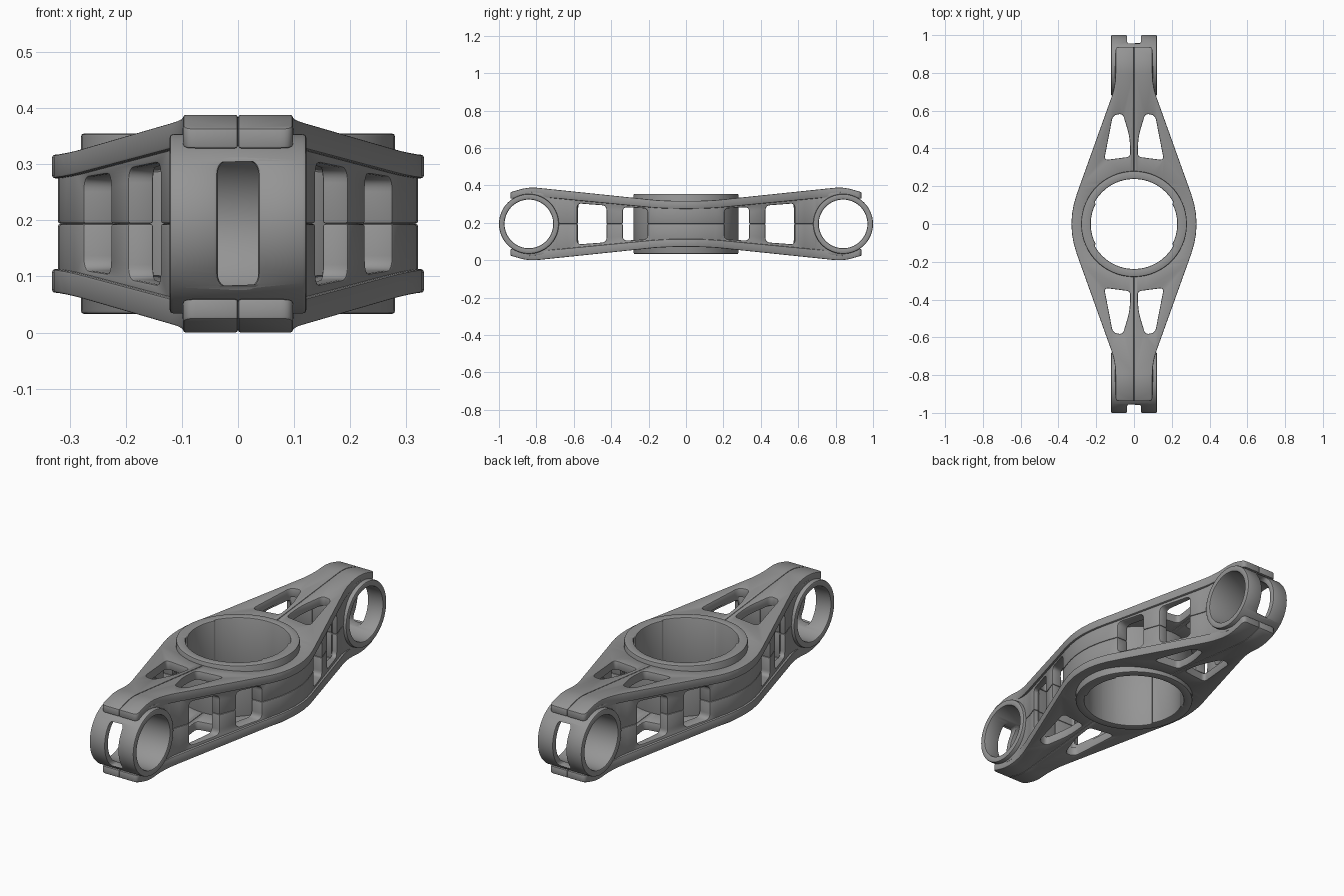
import bpy, bmesh, math
from mathutils import Vector, Matrix

if "Cube" in bpy.data.objects:
    bpy.data.objects.remove(bpy.data.objects["Cube"])

C = 0.194          # height of the horizontal symmetry plane
END_Y = 0.84       # centre of the end eyes

# dark grey metal
METAL = bpy.data.materials.new('dark_metal')
METAL.diffuse_color = (0.3, 0.3, 0.3, 1)
METAL.use_nodes = True
METAL.node_tree.nodes["Principled BSDF"].inputs["Base Color"].default_value = METAL.diffuse_color


def rounded(pts, n=6):
    """Polygon points (u, v[, radius]) -> outline with softened corners."""
    out = []
    for i, p in enumerate(pts):
        v = Vector(p[:2])
        r = p[2] if len(p) > 2 else 0
        if not r:
            out.append(v)
            continue
        a, b = Vector(pts[i - 1][:2]) - v, Vector(pts[(i + 1) % len(pts)][:2]) - v
        a, b = v + a.normalized() * r, v + b.normalized() * r
        for k in range(n + 1):
            t = k / n
            out.append(a * (1 - t) ** 2 + v * 2 * t * (1 - t) + b * t * t)
    return out


def finish(bm, name):
    bmesh.ops.recalc_face_normals(bm, faces=bm.faces)
    me = bpy.data.meshes.new(name)
    bm.to_mesh(me)
    bm.free()
    me.materials.append(METAL)
    ob = bpy.data.objects.new(name, me)
    ob.location.z = C
    bpy.context.collection.objects.link(ob)
    return ob


def prism(name, pts, axis, lo, hi):
    """Outline extruded along an axis: z uses (x,y), x uses (y,z), y uses (x,z)."""
    place = {'z': lambda u, v, w: (u, v, w), 'x': lambda u, v, w: (w, u, v),
             'y': lambda u, v, w: (u, w, v)}[axis]
    bm = bmesh.new()
    face = bm.faces.new([bm.verts.new(place(p.x, p.y, lo)) for p in rounded(pts)])
    ext = bmesh.ops.extrude_face_region(bm, geom=[face])['geom']
    move = Vector(place(0, 0, hi - lo))
    bmesh.ops.translate(bm, vec=move, verts=[g for g in ext if isinstance(g, bmesh.types.BMVert)])
    return finish(bm, name)


def tube(name, ro, ri, half, axis='z', y=0, n=96):
    """Hollow cylinder, or a solid one when ri is 0."""
    bm = bmesh.new()
    prof = [(ro, -half), (ro, half)] + ([(ri, half), (ri, -half)] if ri else [])
    loops = [[bm.verts.new((r * math.cos(2 * math.pi * i / n), r * math.sin(2 * math.pi * i / n), h))
              for i in range(n)] for r, h in prof]
    pairs = range(len(loops)) if ri else range(1)
    for k in pairs:
        a, b = loops[k], loops[(k + 1) % len(loops)]
        for i in range(n):
            j = (i + 1) % n
            bm.faces.new((a[i], a[j], b[j], b[i]))
    if not ri:
        bm.faces.new(loops[0])
        bm.faces.new(loops[1])
    if axis == 'x':
        bm.transform(Matrix.Rotation(math.pi / 2, 4, 'Y'))
    bm.transform(Matrix.Translation((0, y, 0)))
    return finish(bm, name)


def build(ob, keep=None, cuts=(), bevel=0.005, mirror=None):
    """Intersect, cut, bevel and mirror, then bake and shade."""
    for other, op in [(keep, 'INTERSECT')] * bool(keep) + [(c, 'DIFFERENCE') for c in cuts]:
        other.hide_render = True
        m = ob.modifiers.new(op, 'BOOLEAN')
        m.object, m.operation, m.solver = other, op, 'EXACT'
    b = ob.modifiers.new('bevel', 'BEVEL')
    b.width, b.segments, b.limit_method, b.angle_limit = bevel, 2, 'ANGLE', math.radians(35)
    b.use_clamp_overlap = False
    if mirror:
        m = ob.modifiers.new('mirror', 'MIRROR')
        m.use_axis = mirror
        m.use_mirror_merge = False
    bpy.ops.object.select_all(action='DESELECT')
    ob.select_set(True)
    bpy.context.view_layer.objects.active = ob
    bpy.ops.object.convert(target='MESH')
    bpy.ops.object.shade_smooth_by_angle(angle=math.radians(32))
    for other in ([keep] if keep else []) + list(cuts):
        bpy.data.objects.remove(other)


def both_ends(half):
    """Half outline from +y to the middle, continued to -y."""
    return half + [(p[0], -p[1], *p[2:]) for p in reversed(half) if p[1] > 0]


# central ring, bore relieved slightly towards both ends
reliefs = []
for s in (1, -1):
    arc = [math.radians(28 + 124 * i / 40) for i in range(41)]
    sector = [(0, 0)] + [(0.238 * math.cos(a), s * 0.238 * math.sin(a)) for a in arc]
    reliefs.append(prism('relief_cutter', sector, 'z', -0.3, 0.3))
build(tube('central_ring', 0.28, 0.229, 0.161), cuts=reliefs, bevel=0.006)

# end eyes with a slot in the outer wall
slot = prism('slot_cutter', [(-.036, -.113, .025), (.036, -.113, .025), (.036, .113, .025),
                             (-.036, .113, .025)], 'y', 0.88, 1.1)
build(tube('end_eyes', 0.16, 0.13, 0.122, 'x', END_Y), cuts=[slot], bevel=0.007,
      mirror=(False, True, False))

# sloping upper and lower plates with triangular openings
plan = both_ends([(0, .938), (.098, .938, .022), (.098, .73, .07), (.36, 0, .17)])
plate = prism('plates', plan, 'z', 0.03, 0.3)
side = [(-.99, .155), (-.84, .198, .05), (-.12, .123, .09), (.12, .123, .09), (.84, .198, .05),
        (.99, .155), (.99, .125), (.84, .150, .05), (.12, .081, .09), (-.12, .081, .09),
        (-.84, .150, .05), (-.99, .125)]
tri = [(.02, .356, .02), (.158, .338, .025), (.112, .575, .024), (.06, .585, .022), (.022, .46, .05)]
cuts = [tube('ring_cutter', 0.262, 0, 0.5)]
for s in (1, -1):
    cuts.append(prism('opening_cutter', [(x, y * s, r) for x, y, r in tri], 'z', 0, 0.4))
build(plate, prism('plate_profile', side, 'x', -0.1, 0.5), cuts, mirror=(True, False, True))

# side walls and end blocks with windows
outer = both_ends([(0, .84), (.1, .84), (.1, .69, .06), (.35, 0, .17)])
inner = both_ends([(0, .585), (.112, .585, .015), (.166, .36), (.235, .15)])
wall = prism('side_walls', outer + inner[::-1], 'z', 0, 0.3)
wall_side = [(-.9, 0), (.9, 0), (.9, .178), (.12, .102), (-.12, .102), (-.9, .178)]
cuts = [tube('ring_cutter', 0.262, 0, 0.5)]
for s in (1, -1):
    cuts.append(tube('eye_cutter', 0.145, 0, 0.5, 'x', END_Y * s))
    for y0, y1, h0, h1 in ((.205, .338, .082, .09), (.425, .582, .098, .11)):
        win = [(y0 * s, -h0, .025), (y1 * s, -h1, .025), (y1 * s, h1, .025), (y0 * s, h0, .025)]
        cuts.append(prism('window_cutter', win, 'x', 0.113 if y0 > .4 else 0.1, 0.5))
build(wall, prism('wall_profile', wall_side, 'x', -0.1, 0.5), cuts, mirror=(True, False, True))
